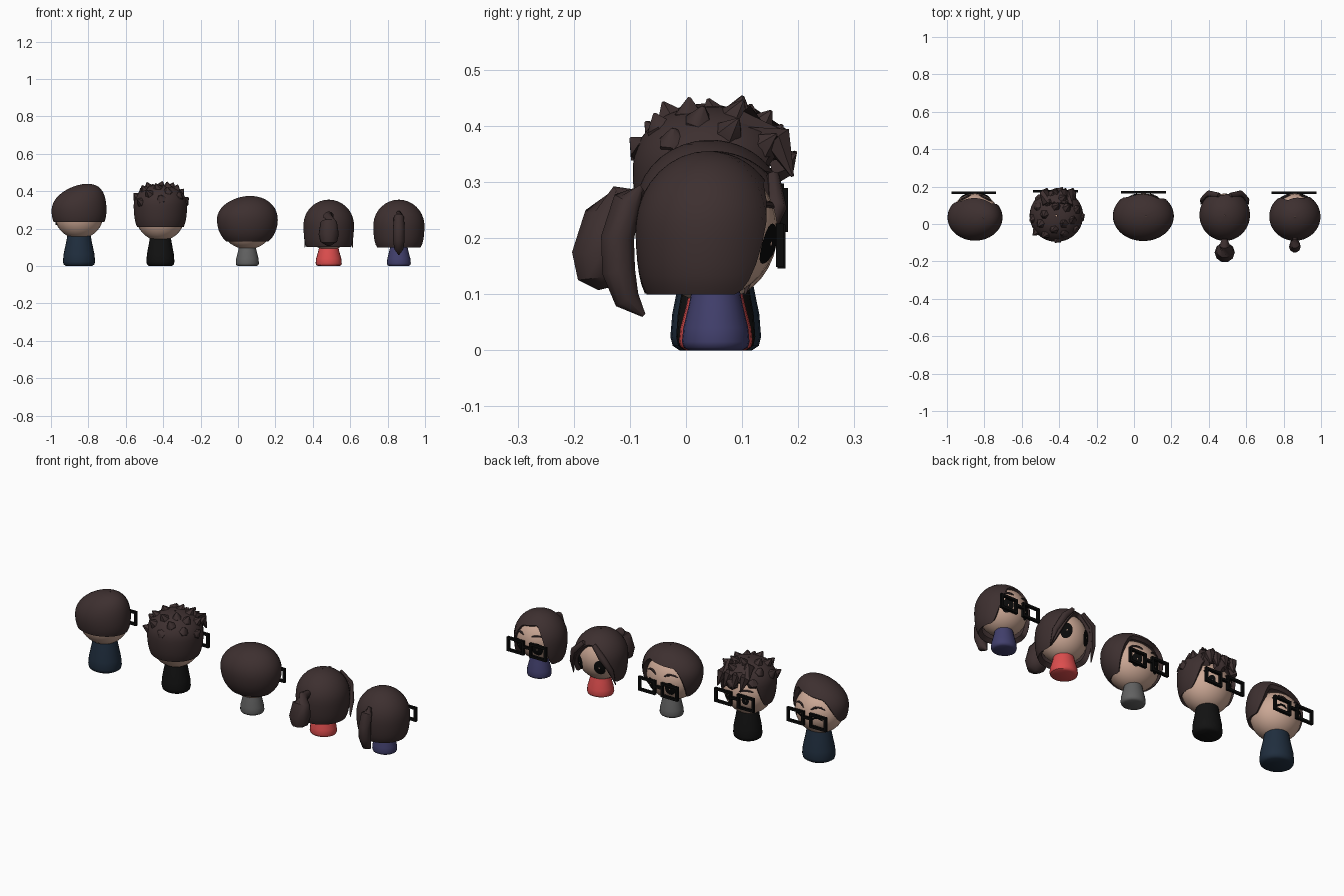
import bpy, bmesh, math
from math import sin, cos, pi, radians
from mathutils import Vector

if "Cube" in bpy.data.objects:
    bpy.data.objects.remove(bpy.data.objects["Cube"])


def material(name, r, g, b):
    m = bpy.data.materials.new(name)
    m.use_nodes = True
    m.diffuse_color = (r, g, b, 1)
    node = m.node_tree.nodes["Principled BSDF"]
    node.inputs["Base Color"].default_value = (r, g, b, 1)
    node.inputs["Roughness"].default_value = 0.8
    return m


HAIR = material("dark brown hair", .047, .029, .029)
SKIN = material("skin", .6, .39, .3)
BLACK = material("black", .003, .003, .003)
NAVY = material("navy cloth", .014, .027, .048)
COAL = material("charcoal cloth", .006, .006, .006)
GREY = material("grey cloth", .12, .12, .12)
RED = material("red cloth", .72, .075, .075)
PURPLE = material("purple cloth", .053, .05, .15)


def finish(name, bm, mat, angle=45):
    bmesh.ops.recalc_face_normals(bm, faces=bm.faces)
    me = bpy.data.meshes.new(name)
    bm.to_mesh(me)
    bm.free()
    ob = bpy.data.objects.new(name, me)
    me.materials.append(mat)
    bpy.context.collection.objects.link(ob)
    bpy.ops.object.select_all(action='DESELECT')
    ob.select_set(True)
    bpy.context.view_layer.objects.active = ob
    bpy.ops.object.shade_smooth_by_angle(angle=radians(angle))
    return ob


def skin_rings(name, rings, mat, caps=True, angle=45):
    """Bridge equal rings of points into a surface."""
    bm = bmesh.new()
    rows = [[bm.verts.new(p) for p in ring] for ring in rings]
    n = len(rows[0])
    for a, b in zip(rows, rows[1:]):
        for i in range(n):
            bm.faces.new((a[i], a[(i + 1) % n], b[(i + 1) % n], b[i]))
    if caps:
        bm.faces.new(rows[0])
        bm.faces.new(rows[-1])
    return finish(name, bm, mat, angle)


def lock(name, points, radii, mat=HAIR, sides=10):
    """Tapered tube along a path."""
    pts = [Vector(p) for p in points]
    rings = []
    for i, p in enumerate(pts):
        t = (pts[min(i + 1, len(pts) - 1)] - pts[max(i - 1, 0)]).normalized()
        u = t.cross(Vector((0, 1, 0)) if abs(t.y) < .8 else Vector((1, 0, 0))).normalized()
        v = t.cross(u)
        rings.append([p + radii[i] * (u * cos(2 * pi * k / sides) + v * sin(2 * pi * k / sides))
                      for k in range(sides)])
    return skin_rings(name, rings, mat)


def body(name, x, radius, height, mat):
    profile = [(.8, 0), (.95, .05), (1, .15), (.96, .4), (.8, .8), (.7, 1.1)]
    rings = [[(x + radius * f * cos(a), .053 + .94 * radius * f * sin(a), z * height)
              for a in (2 * pi * k / 24 for k in range(24))] for f, z in profile]
    skin_rings(name + "_body", rings, mat)


def head(name, x, z, rx, rz):
    bm = bmesh.new()
    bmesh.ops.create_uvsphere(bm, u_segments=28, v_segments=18, radius=1)
    for v in bm.verts:
        v.co = (x + rx * v.co.x, .045 + .118 * v.co.y, z + rz * v.co.z)
    finish(name + "_head", bm, SKIN)

    def on_face(dx, dz, lift=.004):
        k = max(0, 1 - (dx / rx) ** 2 - (dz / rz) ** 2)
        return Vector((x + dx, .045 + .118 * math.sqrt(k) + lift, z + dz))
    return on_face


def hair(name, x, cy, z, rx, ry, top, drop, bulge, back, front, opening,
         sweep=0, lean=0, jag=0, flat=1):
    """Cap whose lower rim rises around the face, which looks to +y."""
    centre = Vector((x, cy, z))

    def point(a, phi):
        r = max(sin(phi), 0) ** (flat if phi < pi / 2 else bulge)
        c = cos(phi)
        return centre + Vector((rx * r * sin(a) + lean * max(c, 0) ** 2,
                                ry * r * cos(a), c * (top if c > 0 else drop)))

    def limit(a):
        d = math.degrees(abs(a))
        t = min(max((d - opening[0]) / (opening[1] - opening[0]), 0), 1)
        t = t * t * (3 - 2 * t)
        fringe = front + sweep * sin(a) + jag * abs(sin(4 * a))
        return radians(fringe + (back - fringe) * t)

    seg, rows = 64, 14
    angles = [2 * pi * (k + .5) / seg - pi for k in range(seg)]
    rings = [[point(a, limit(a) * max(j, .1) / rows) for a in angles] for j in range(rows + 1)]
    rings.append([centre + (p - centre) * .84 for p in rings[-1]])
    skin_rings(name + "_hair", rings, HAIR, caps=False, angle=50)
    return point


def eyes(name, on_face, dx, dz, w, h):
    for side, s in (("left", 1), ("right", -1)):
        rings = [[on_face(s * dx + w * f * cos(a), dz + h * f * sin(a))
                  for a in (2 * pi * k / 20 for k in range(20))] for f in (1, .6, .1)]
        ob = skin_rings(f"{name}_{side}_eye", rings, BLACK, caps=False)
        if ob.data.polygons[0].normal.y < 0:
            ob.data.flip_normals()


def arcs(name, on_face, dx, dz, w, rise, thick, mat):
    for side, s in (("left", 1), ("right", -1)):
        pts = [on_face(s * dx + w * t, dz + rise * (1 - t * t), .002)
               for t in (-1, -.5, 0, .5, 1)]
        lock(f"{name}_{side}", pts, [thick * f for f in (.4, 1, 1, 1, .4)], mat, 6)


def glasses(name, x, y, z, w=.103, h=.078, bar=.013):
    bm = bmesh.new()

    def box(cx, cz, sx, sz):
        made = bmesh.ops.create_cube(bm, size=1)["verts"]
        for v in made:
            v.co = (x + cx + v.co.x * sx, y + v.co.y * .014, z + cz + v.co.z * sz)
    for s in (-1, 1):
        mid = s * (w / 2 + .017)
        for e in (-1, 1):
            box(mid, e * (h - bar) / 2, w, bar)
            box(mid + e * (w - bar) / 2, 0, bar, h)
    box(0, .008, .04, bar)
    finish(name + "_glasses", bm, BLACK, 30)


# Figure in navy: swept cap with a leaning crown
n = "navy_figure"
body(n, -.85, .086, .16, NAVY)
face = head(n, -.85, .268, .128, .122)
hair(n, -.85, .035, .3, .147, .124, .14, .1, .3, 130, 56, (35, 82), sweep=-12, lean=.045)
arcs(n + "_brow", face, .055, .042, .032, .014, .006, HAIR)
arcs(n + "_smiling_eye", face, .055, -.012, .026, .016, .005, BLACK)
glasses(n, -.857, .168, .258)

# Figure in charcoal: short spiky hair
n = "charcoal_figure"
body(n, -.415, .075, .16, COAL)
face = head(n, -.415, .265, .13, .13)
cap = hair(n, -.415, .045, .325, .143, .14, .11, .15, .3, 140, 66, (35, 78),
           sweep=10, jag=12, flat=.85)
for k in range(22):
    a, phi = k * 2.4, radians(18 + 3.1 * k)
    base = cap(a, phi)
    out = (base - Vector((-.415, .045, .3))).normalized()
    tip = base + out * .012 + Vector((.012 * cos(a), .012 * sin(a), .012))
    lock(f"{n}_tuft_{k + 1}", [base - out * .03, base - out * .005, tip], [.034, .026, .003], sides=6)
for k, dx in enumerate((-.06, -.01, .04, .08)):
    lock(f"{n}_fringe_{k + 1}", [(-.415 + dx * .8, .1, .41), (-.415 + dx, .165, .375),
                                 (-.405 + dx, .19, .31)], [.03, .028, .003], sides=6)
arcs(n + "_brow", face, .055, .03, .032, .008, .006, HAIR)
eyes(n, face, .055, -.015, .017, .024)
glasses(n, -.42, .175, .25)

# Figure in grey: round bowl cut
n = "grey_figure"
body(n, .05, .062, .1, GREY)
face = head(n, .05, .215, .138, .125)
hair(n, .05, .043, .25, .163, .134, .125, .15, .75, 143, 60, (30, 74), sweep=-8, lean=.015)
arcs(n + "_brow", face, .058, .038, .032, .012, .006, HAIR)
eyes(n, face, .058, -.025, .024, .036)
glasses(n, .05, .17, .185)

# Figure in red: parted fringe, full ponytail, no glasses
n = "red_figure"
body(n, .485, .07, .1, RED)
face = head(n, .485, .21, .124, .125)
hair(n, .485, .048, .22, .135, .138, .135, .14, .2, 148, 52, (4, 82), sweep=12)
lock(n + "_ponytail", [(.485, -.08, .27), (.485, -.115, .268), (.485, -.14, .235), (.485, -.152, .17),
                       (.485, -.15, .13), (.485, -.145, .11)], [.015, .028, .044, .054, .045, .012])
for side, s in (("left", 1), ("right", -1)):
    lock(f"{n}_{side}_strand", [(.485 + s * .03, .155, .31), (.485 + s * .085, .162, .255),
                                (.485 + s * .118, .13, .18), (.485 + s * .128, .105, .1)],
         [.012, .018, .014, .002], sides=8)
eyes(n, face, .06, -.02, .026, .04)

# Figure in purple: parted hair and a slim curved ponytail
n = "purple_figure"
body(n, .86, .064, .1, PURPLE)
face = head(n, .86, .215, .124, .122)
hair(n, .86, .04, .215, .137, .13, .14, .135, .25, 149, 50, (20, 66), sweep=10)
lock(n + "_ponytail", [(.86, -.075, .285), (.86, -.105, .265), (.86, -.122, .2), (.86, -.12, .14),
                       (.86, -.105, .09), (.86, -.075, .062)], [.012, .027, .031, .031, .024, .004])
arcs(n + "_brow", face, .055, .04, .03, .006, .006, HAIR)
eyes(n, face, .055, -.025, .025, .036)
glasses(n, .855, .167, .187)
